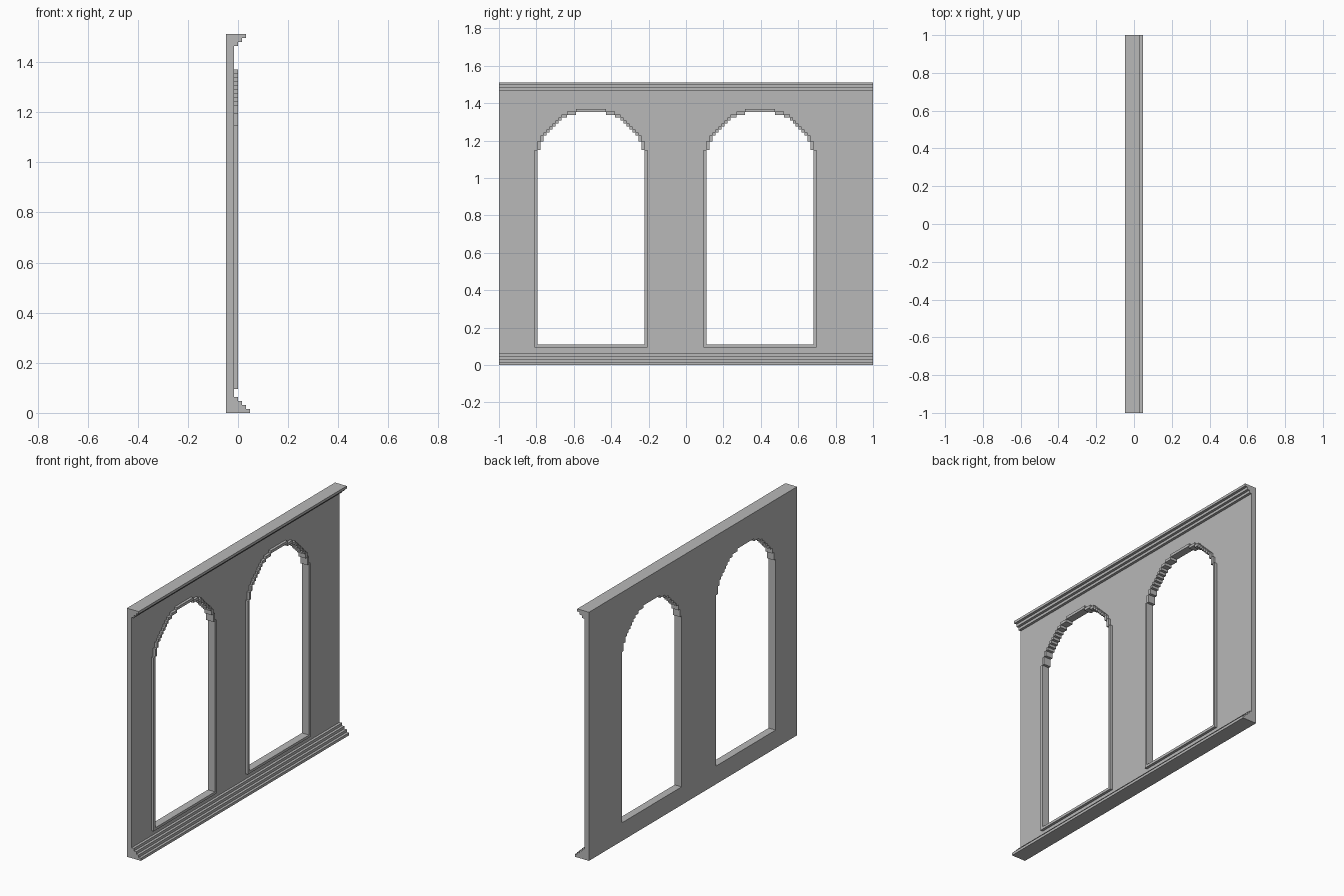
import bpy, bmesh

if "Cube" in bpy.data.objects:
    bpy.data.objects.remove(bpy.data.objects["Cube"], do_unlink=True)

U = 2 / 127          # size of one stair step
W = 0.302 / 19       # step width across an arch
CENTRES = (-0.508, 0.396)
BACK, FACE, TRIM = -3 * U, -U, 0.0

stone = bpy.data.materials.new("grey_stone")
stone.use_nodes = True
stone.diffuse_color = (0.48, 0.48, 0.48, 1)
stone.node_tree.nodes["Principled BSDF"].inputs["Base Color"].default_value = (0.48, 0.48, 0.48, 1)


def prism(name, points, place, sweep):
    """Solid made by sweeping a flat outline along a vector."""
    bm = bmesh.new()
    face = bm.faces.new([bm.verts.new(place(a, b)) for a, b in points])
    swept = bmesh.ops.extrude_face_region(bm, geom=[face])["geom"]
    bmesh.ops.translate(bm, vec=sweep,
                        verts=[g for g in swept if isinstance(g, bmesh.types.BMVert)])
    bmesh.ops.recalc_face_normals(bm, faces=bm.faces)
    mesh = bpy.data.meshes.new(name)
    bm.to_mesh(mesh)
    bm.free()
    mesh.materials.append(stone)
    obj = bpy.data.objects.new(name, mesh)
    bpy.context.collection.objects.link(obj)
    return obj


def slab(name, points, x0, x1):
    return prism(name, points, lambda y, z: (x0, y, z), (x1 - x0, 0, 0))


def moulding(name, points):
    return prism(name, points, lambda x, z: (x, -1, z), (0, 2, 0))


def cut(obj, cutter):
    mod = obj.modifiers.new("opening", "BOOLEAN")
    mod.operation, mod.solver, mod.object = "DIFFERENCE", "EXACT", cutter
    bpy.context.view_layer.objects.active = obj
    bpy.ops.object.modifier_apply(modifier=mod.name)


def arch(centre, first, heights, sill):
    """Stepped arch outline, mirrored about its centre line."""
    half = [(first - 19, sill)]
    previous = None
    for i, h in enumerate(heights):
        if h != previous:
            if previous is not None:
                half.append((first + i - 19, previous))
            half.append((first + i - 19, h))
        previous = h
    full = half + [(-a, z) for a, z in reversed(half)]
    return [(centre + a * W, z * U) for a, z in full]


# Step heights from the jamb to the crown, and the opening one step inside
outer = [73, 76, 78, 79, 80, 81, 82, 83, 84, 85, 85, 86, 86, 86, 87, 87, 87, 87, 87]
inner = [min(outer[i - 1], outer[i] - 1) - 0.04 for i in range(1, len(outer))]

# Wall panel
wall = slab("wall", [(-1, 0), (1, 0), (1, 96 * U), (-1, 96 * U)], BACK, FACE)

# Arched openings with raised surrounds
for side, centre in zip(("right", "left"), CENTRES):
    cutter = slab("opening_cutter", arch(centre, 1, inner, 7), BACK - 0.1, TRIM + 0.1)
    cutter.hide_render = True
    surround = slab("window_surround_" + side, arch(centre, 0, outer, 6), FACE, TRIM)
    cut(surround, cutter)
    cut(wall, cutter)
    bpy.data.objects.remove(cutter, do_unlink=True)


# Stepped base and cornice along the face
def steps(count, z, rise):
    pts = [(FACE, z)]
    for i in range(count):
        x = FACE + (count - i) * U
        pts += [(x, z + i * rise), (x, z + (i + 1) * rise)]
    return pts + [(FACE, z + count * rise)]


moulding("base_moulding", steps(4, 0, U))
moulding("cornice", steps(3, 96 * U, -U))
